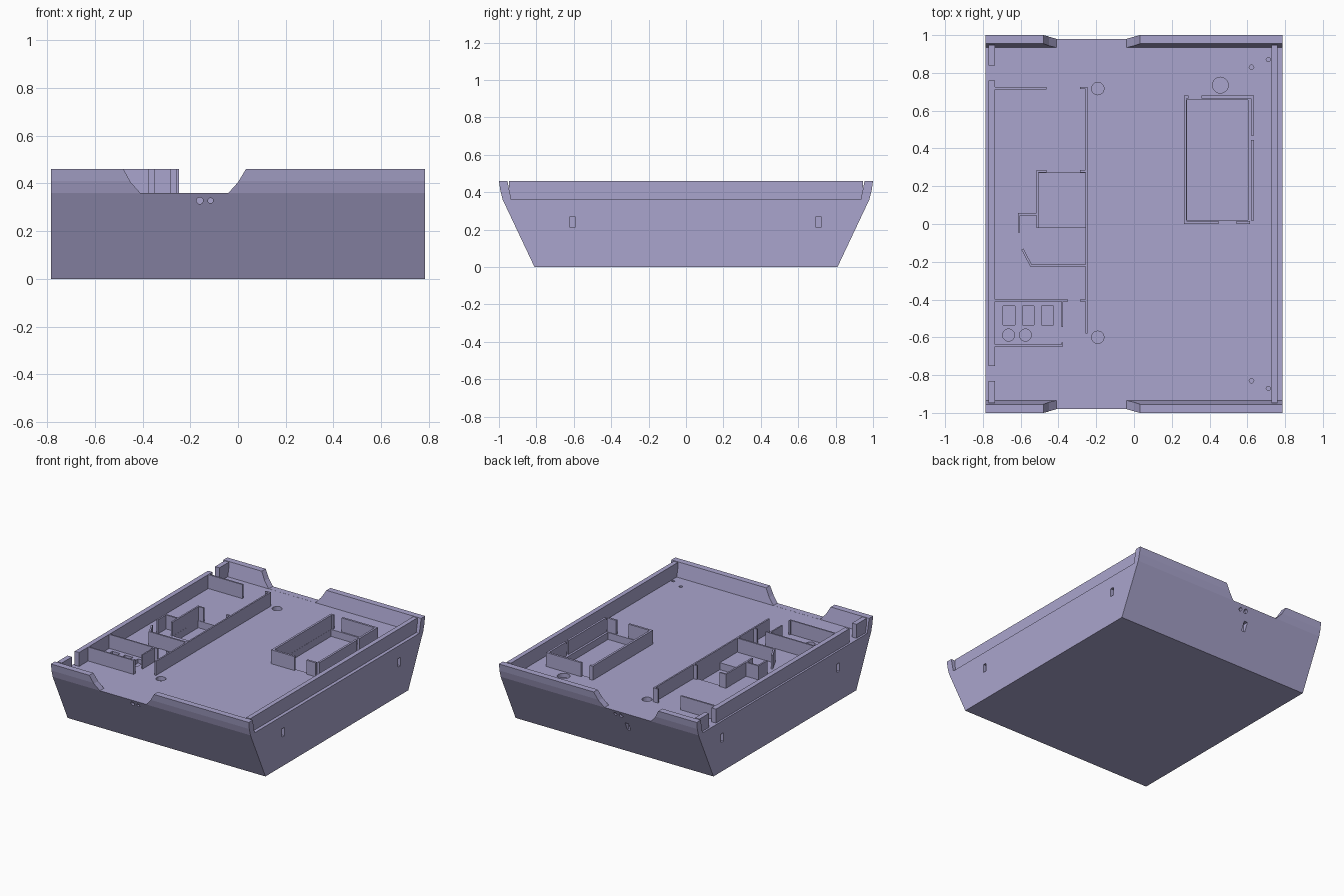
import bpy, bmesh
from math import atan2, pi
from mathutils import Matrix, Vector

cube = bpy.data.objects.get("Cube")
if cube:
    bpy.data.objects.remove(cube, do_unlink=True)

LENGTH, DECK, TOP = 0.785, 0.36, 0.46

lavender = bpy.data.materials.new("lavender")
lavender.use_nodes = True
color = (0.40, 0.375, 0.61, 1)
lavender.diffuse_color = color
lavender.node_tree.nodes["Principled BSDF"].inputs["Base Color"].default_value = color


def finish(bm, name):
    bmesh.ops.recalc_face_normals(bm, faces=bm.faces)
    mesh = bpy.data.meshes.new(name)
    bm.to_mesh(mesh)
    bm.free()
    mesh.materials.append(lavender)
    obj = bpy.data.objects.new(name, mesh)
    bpy.context.collection.objects.link(obj)
    return obj


def extrude(bm, points, direction):
    face = bm.faces.new([bm.verts.new(p) for p in points])
    out = bmesh.ops.extrude_face_region(bm, geom=[face])
    verts = [v for v in out["geom"] if isinstance(v, bmesh.types.BMVert)]
    bmesh.ops.translate(bm, verts=verts, vec=direction)


def box(bm, center, size, angle=0):
    m = Matrix.Translation(center) @ Matrix.Rotation(angle, 4, "Z") @ Matrix.Diagonal((*size, 1))
    bmesh.ops.create_cube(bm, size=1, matrix=m)


def round_cut(bm, center, radius, depth, axis="Z"):
    turn = Matrix.Rotation(pi / 2, 4, "X") if axis == "Y" else Matrix()
    bmesh.ops.create_cone(bm, cap_ends=True, segments=20, radius1=radius, radius2=radius,
                          depth=depth, matrix=Matrix.Translation(center) @ turn)


def walls(name, paths, thick):
    """Upright partitions following each path across the deck."""
    bm = bmesh.new()
    low = DECK - 0.003
    for path in paths:
        for a, b in zip(path, path[1:]):
            a, b = Vector(a), Vector(b)
            d, mid = b - a, (a + b) / 2
            box(bm, (mid.x, mid.y, (low + TOP) / 2),
                (d.length + thick, thick, TOP - low), atan2(d.y, d.x))
    return finish(bm, name)


def cut(target, bm, name):
    cutter = finish(bm, name)
    cutter.hide_render = True
    mod = target.modifiers.new(name, "BOOLEAN")
    mod.operation, mod.solver, mod.object = "DIFFERENCE", "EXACT", cutter
    bpy.context.view_layer.objects.active = target
    bpy.ops.object.modifier_apply(modifier=name)
    bpy.data.objects.remove(cutter, do_unlink=True)


# Hull section with raised end bulwarks
half = [(0.81, 0), (0.98, DECK), (0.993, 0.41), (1, TOP), (0.955, TOP), (0.934, DECK)]
section = half + [(-y, z) for y, z in reversed(half)]
bm = bmesh.new()
extrude(bm, [(-LENGTH, y, z) for y, z in section], (2 * LENGTH, 0, 0))
hull = finish(bm, "hull")

# Boarding notches through both bulwarks
bm = bmesh.new()
notch = [(-0.505, 0.51), (-0.48, TOP), (-0.45, 0.405), (-0.41, DECK + 0.0005),
         (-0.04, DECK + 0.0005), (0.0, 0.405), (0.033, TOP), (0.06, 0.51)]
extrude(bm, [(x, -1.1, z) for x, z in notch], (0, 2.2, 0))
cut(hull, bm, "notch_cutter")

# Recessed floors, fixture wells and deck holes
bm = bmesh.new()
box(bm, (0.442, 0.338, DECK), (0.325, 0.635, 0.10))
box(bm, (-0.381, 0.127, DECK), (0.247, 0.285, 0.10))
for x in (-0.662, -0.56, -0.457):
    box(bm, (x, -0.485, DECK), (0.063, 0.10, 0.06))
for x, y, r in ((-0.664, -0.588, 0.032), (-0.575, -0.588, 0.032), (-0.192, 0.717, 0.033),
                (-0.192, -0.60, 0.033), (0.457, 0.735, 0.042)):
    round_cut(bm, (x, y, DECK), r, 0.06)
for s in (1, -1):
    round_cut(bm, (0.622, s * 0.83, DECK), 0.012, 0.06)
    round_cut(bm, (0.711, s * 0.87, DECK), 0.011, 0.06)
cut(hull, bm, "deck_cutter")

# Slots and small ports in the hull sides
bm = bmesh.new()
for side in (1, -1):
    for y in (-0.607, 0.708):
        box(bm, (side * LENGTH, y, 0.24), (0.06, 0.027, 0.06))
    for x, r in ((-0.16, 0.014), (-0.115, 0.011)):
        round_cut(bm, (x, side * 0.97, 0.328), r, 0.05, "Y")
box(bm, (-0.185, 0.925, 0.24), (0.027, 0.06, 0.06))
cut(hull, bm, "side_cutter")

# Long side rails, the right one broken by two gateways
walls("left_rail", [[(0.744, -0.93), (0.744, 0.93)]], 0.033)
walls("right_rail", [[(-0.753, a), (-0.753, b)] for a, b in
                     ((-0.93, -0.85), (-0.733, 0.743), (0.857, 0.93))], 0.035)

# Deck house around the large recess
walls("deck_house", [
    [(0.44, 0.008), (0.271, 0.008), (0.271, 0.672), (0.281, 0.672)],
    [(0.365, 0.672), (0.627, 0.672), (0.627, 0.477)],
    [(0.627, 0.437), (0.627, 0.025)],
    [(0.551, 0.008), (0.607, 0.008)]], 0.015)

# Cabin partitions
walls("long_partition", [[(-0.28, 0.719), (-0.252, 0.719), (-0.252, -0.573)]], 0.011)
walls("cabin_partitions", [
    [(-0.735, 0.719), (-0.47, 0.719)],
    [(-0.47, 0.279), (-0.511, 0.279), (-0.511, -0.015)],
    [(-0.28, 0.279), (-0.255, 0.279)],
    [(-0.511, 0.052), (-0.609, 0.052), (-0.609, -0.04)],
    [(-0.588, -0.138), (-0.545, -0.22), (-0.255, -0.22)]], 0.012)
walls("washroom_partitions", [
    [(-0.735, -0.405), (-0.355, -0.405)],
    [(-0.38, -0.405), (-0.38, -0.54)],
    [(-0.28, -0.405), (-0.255, -0.405)],
    [(-0.735, -0.643), (-0.38, -0.643), (-0.38, -0.632)]], 0.01)
